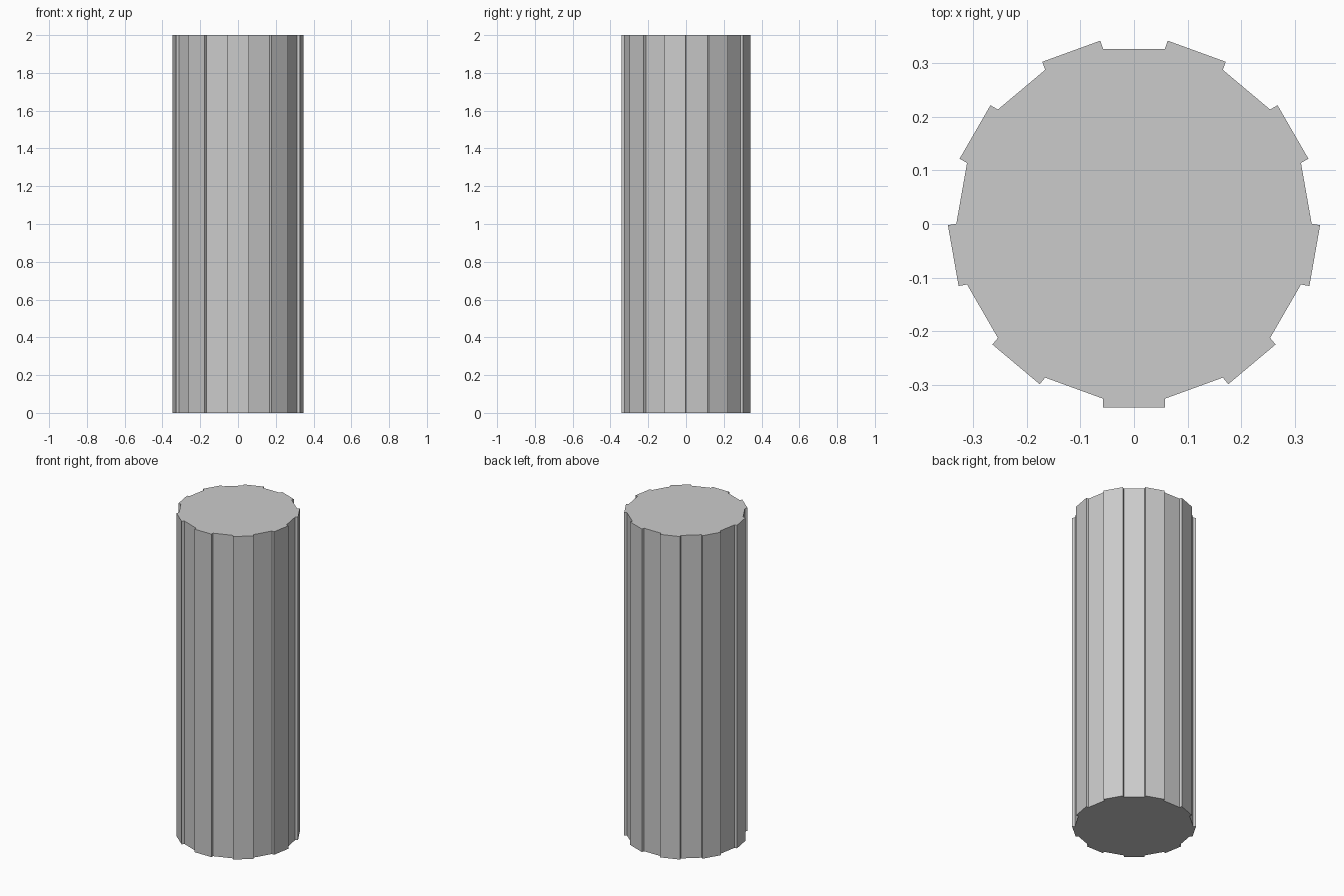
import bpy, bmesh
from math import radians, cos, sin

if "Cube" in bpy.data.objects:
    bpy.data.objects.remove(bpy.data.objects["Cube"])

R = 0.332        # radius of the recessed 18-sided core
RAISE = 0.016    # height of the raised ribs
HEIGHT = 2.0
DY = 0.0005      # centres the outline on y = 0

# Outline: every second facet is pushed straight outwards
outline = []
for i in range(9):
    mid = radians(-90 + 40 * i)
    ox, oy = RAISE * cos(mid), RAISE * sin(mid)
    a, b = [(R * cos(mid + s), R * sin(mid + s)) for s in (-radians(10), radians(10))]
    outline += [a, (a[0] + ox, a[1] + oy), (b[0] + ox, b[1] + oy), b]

# Column: outline extruded upwards
bm = bmesh.new()
base = bm.faces.new([bm.verts.new((x, y + DY, 0)) for x, y in outline])
ext = bmesh.ops.extrude_face_region(bm, geom=[base], use_keep_orig=True)
top = [g for g in ext["geom"] if isinstance(g, bmesh.types.BMVert)]
bmesh.ops.translate(bm, verts=top, vec=(0, 0, HEIGHT))
bmesh.ops.recalc_face_normals(bm, faces=bm.faces)

mesh = bpy.data.meshes.new("ribbed_column")
bm.to_mesh(mesh)
bm.free()
bpy.context.collection.objects.link(bpy.data.objects.new("ribbed_column", mesh))
